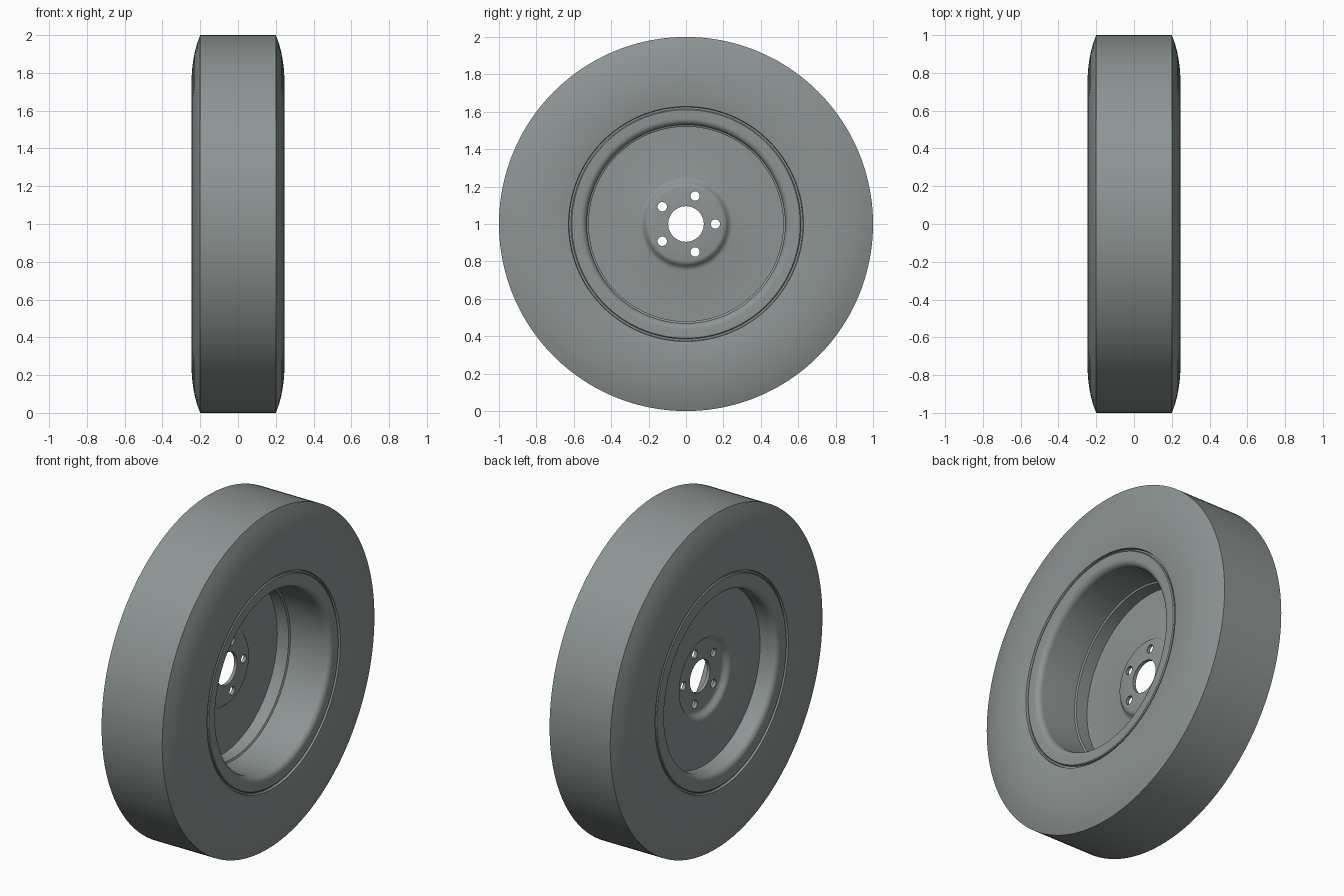
import bpy, bmesh
from math import pi, sin, cos, radians
from mathutils import Matrix, Vector

cube = bpy.data.objects.get("Cube")
if cube:
    bpy.data.objects.remove(cube, do_unlink=True)

CENTRE = Vector((0, 0, 1))

grey = bpy.data.materials.new("mid_grey")
grey.use_nodes = True
colour = (0.27, 0.30, 0.295, 1)
grey.diffuse_color = colour
grey.node_tree.nodes["Principled BSDF"].inputs["Base Color"].default_value = colour


def finish(name, bm):
    bmesh.ops.recalc_face_normals(bm, faces=bm.faces)
    mesh = bpy.data.meshes.new(name)
    bm.to_mesh(mesh)
    bm.free()
    mesh.materials.append(grey)
    obj = bpy.data.objects.new(name, mesh)
    bpy.context.collection.objects.link(obj)
    return obj


def lathe(name, profile, steps=160):
    """Turn a closed (x, radius) profile around the axle."""
    bm = bmesh.new()
    verts = [bm.verts.new(CENTRE + Vector((x, 0, r))) for x, r in profile]
    edges = [bm.edges.new((v, verts[i - 1])) for i, v in enumerate(verts)]
    bmesh.ops.spin(bm, geom=verts + edges, cent=CENTRE, axis=(1, 0, 0),
                   angle=2 * pi, steps=steps)
    bmesh.ops.remove_doubles(bm, verts=bm.verts, dist=1e-4)
    return finish(name, bm)


def smooth(obj):
    bpy.ops.object.select_all(action="DESELECT")
    obj.select_set(True)
    bpy.context.view_layer.objects.active = obj
    bpy.ops.object.shade_smooth_by_angle(angle=radians(30))


def mirrored(half):
    """Extend a half profile to the other side of the wheel."""
    return half + [(-x, r) for x, r in reversed(half)]


# Tyre: flat tread, bulged sidewalls, bead tucked behind the rim flange
sidewall = [(0.222, 0.60), (0.222, 0.625), (0.236, 0.628), (0.241, 0.66),
            (0.245, 0.71), (0.246, 0.76), (0.244, 0.81), (0.238, 0.86),
            (0.229, 0.91), (0.217, 0.955), (0.2, 1.0)]
smooth(lathe("tyre", mirrored(sidewall)))


# Rim: flanges with rounded inner lips and a barrel with a small step
def lip(bore, radius=0.035, steps=6):
    arc = [(0.235 - radius + radius * cos(t), bore + radius - radius * sin(t))
           for t in (pi / 2 * i / steps for i in range(steps + 1))]
    return [(0.21, 0.615), (0.23, 0.615), (0.235, 0.61)] + arc


right = lip(0.53)
left = [(-x, r) for x, r in reversed(lip(0.52))]
step = [(-0.025, 0.53), (-0.03, 0.52)]
smooth(lathe("rim", right + step + left))

# Wheel disc: thin plate with a raised hub and an open centre
plate = [(-0.105, 0.525), (-0.105, 0.25), (-0.102, 0.238), (-0.095, 0.228),
         (-0.083, 0.219), (-0.075, 0.21), (-0.072, 0.198), (-0.072, 0.095)]
back = [(x - 0.02, r) for x, r in reversed(plate)]
disc = lathe("wheel_disc", plate + back)

# Five bolt holes around the hub
bm = bmesh.new()
for i in range(5):
    a = 2 * pi * i / 5
    spot = CENTRE + Vector((-0.08, 0.157 * cos(a), 0.157 * sin(a)))
    bmesh.ops.create_cone(bm, cap_ends=True, segments=24, radius1=0.025,
                          radius2=0.025, depth=0.2,
                          matrix=Matrix.Translation(spot) @ Matrix.Rotation(pi / 2, 4, "Y"))
cutter = finish("bolt_hole_cutter", bm)
cutter.hide_render = True

cut = disc.modifiers.new("bolt_holes", "BOOLEAN")
cut.operation = "DIFFERENCE"
cut.solver = "EXACT"
cut.object = cutter
bpy.context.view_layer.objects.active = disc
bpy.ops.object.modifier_apply(modifier=cut.name)
bpy.data.objects.remove(cutter, do_unlink=True)
smooth(disc)
